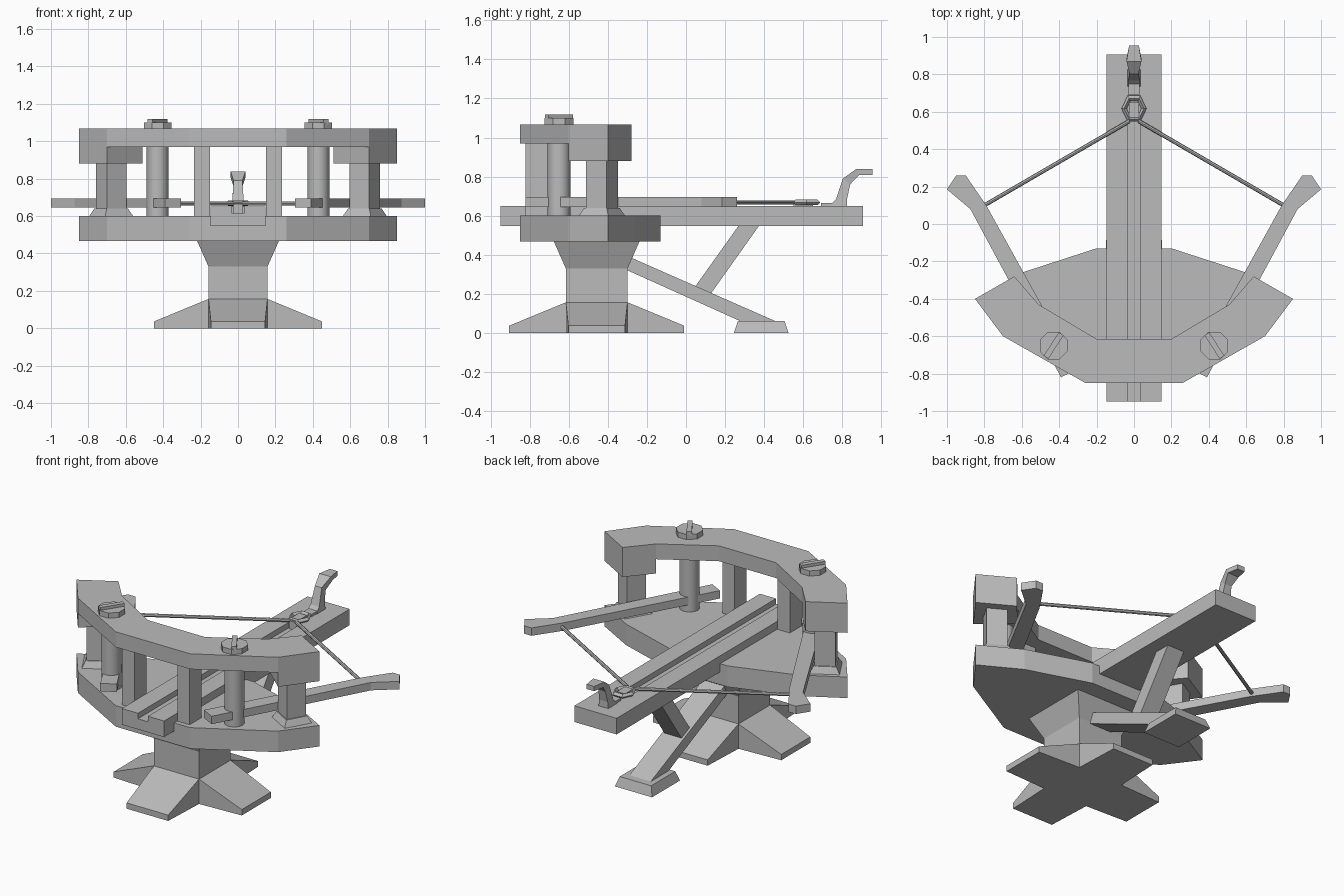
import bpy, bmesh
from math import cos, sin, pi, radians
from mathutils import Vector

cube = bpy.data.objects.get("Cube")
if cube:
    bpy.data.objects.remove(cube, do_unlink=True)

grey = bpy.data.materials.new("plain_grey")
grey.use_nodes = True
COLOUR = (0.5, 0.5, 0.5, 1)
grey.diffuse_color = COLOUR
grey.node_tree.nodes["Principled BSDF"].inputs["Base Color"].default_value = COLOUR


def loft(name, rings, smooth=False):
    """Skin a closed solid through rings of equal point count."""
    bm = bmesh.new()
    rows = [[bm.verts.new(p) for p in ring] for ring in rings]
    for a, b in zip(rows, rows[1:]):
        for i in range(len(a)):
            j = (i + 1) % len(a)
            bm.faces.new((a[i], a[j], b[j], b[i]))
    bm.faces.new(rows[0])
    bm.faces.new(rows[-1])
    bmesh.ops.recalc_face_normals(bm, faces=bm.faces)
    mesh = bpy.data.meshes.new(name)
    bm.to_mesh(mesh)
    bm.free()
    mesh.materials.append(grey)
    obj = bpy.data.objects.new(name, mesh)
    bpy.context.collection.objects.link(obj)
    if smooth:
        bpy.ops.object.select_all(action='DESELECT')
        bpy.context.view_layer.objects.active = obj
        obj.select_set(True)
        bpy.ops.object.shade_smooth_by_angle()
    return obj


def slab(name, outline, z0, z1):
    return loft(name, [[(x, y, z) for x, y in outline] for z in (z0, z1)])


def side_prism(name, profile, half):
    return loft(name, [[(x, y, z) for y, z in profile] for x in (-half, half)])


def rect(cx, cy, z, hx, hy, turn=0.0):
    c, s = cos(turn), sin(turn)
    corners = [(-hx, -hy), (hx, -hy), (hx, hy), (-hx, hy)]
    return [(cx + x * c - y * s, cy + x * s + y * c, z) for x, y in corners]


def block(name, cx, cy, z0, z1, hx, hy, turn=0.0):
    return loft(name, [rect(cx, cy, z, hx, hy, turn) for z in (z0, z1)])


def rod(name, start, end, r, sides, smooth=True, phase=0.0):
    a, b = Vector(start), Vector(end)
    q = (b - a).to_track_quat('Z', 'Y')
    circle = [Vector((r * cos(phase + 2 * pi * i / sides),
                      r * sin(phase + 2 * pi * i / sides), 0)) for i in range(sides)]
    return loft(name, [[p + q @ v for v in circle] for p in (a, b)], smooth)


def mirrored(half):
    return half + [(-x, y) for x, y in reversed(half)]


# Pedestal: flared column with four sloping feet
PY = -0.457
loft("pedestal_column", [rect(0, PY, z, h, h) for z, h in
                         ((0, 0.158), (0.33, 0.158), (0.47, 0.22))])
for i in range(4):
    a = i * pi / 2
    rings = []
    for r, half, top in ((0.15, 0.158, 0.16), (0.448, 0.145, 0.037)):
        pts = ((-half, 0), (half, 0), (half, top), (-half, top))
        rings.append([(r * cos(a) - w * sin(a), PY + r * sin(a) + w * cos(a), z)
                      for w, z in pts])
    loft("pedestal_foot", rings)

# Frame plates
OUTER = [(0.26, -0.85), (0.70, -0.60), (0.85, -0.40)]
slab("lower_plate", mirrored(OUTER + [(0.60, -0.26), (0.20, -0.13)]), 0.467, 0.60)
slab("upper_arch", mirrored(OUTER + [(0.64, -0.28), (0.51, -0.43), (0.20, -0.615)]),
     0.97, 1.067)

# Stock with a groove along its top
for side in (-1, 1):
    block("stock_rail", side * 0.0915, -0.0225, 0.615, 0.65, 0.0565, 0.9275)
block("stock_beam", 0, -0.0225, 0.548, 0.615, 0.148, 0.9275)
block("groove_end", 0, 0.7325, 0.615, 0.65, 0.035, 0.1725)

# Paired frame posts, arms and string
ARM = [(-1.0, 0.185), (-0.95, 0.26), (-0.90, 0.26), (-0.79, 0.10),
       (-0.305, -0.775), (-0.39, -0.82), (-0.875, 0.08)]
for s in (-1, 1):
    slab("arch_end", [(s * x, y) for x, y in
                      ((0.70, -0.60), (0.85, -0.40), (0.64, -0.28), (0.51, -0.43))],
         0.88, 0.97)
    block("inner_post", s * 0.193, -0.76, 0.60, 0.97, 0.043, 0.06)
    turn = -s * radians(30)
    block("outer_post", s * 0.678, -0.43, 0.64, 0.88, 0.06, 0.06, turn)
    loft("post_base", [rect(s * 0.678, -0.43, z, h, h, turn)
                       for z, h in ((0.60, 0.086), (0.64, 0.066))])
    rod("torsion_spindle", (s * 0.43, -0.65, 0.60), (s * 0.43, -0.65, 1.07), 0.058, 16)
    rod("spindle_cap", (s * 0.43, -0.65, 1.065), (s * 0.43, -0.65, 1.1), 0.08, 8,
        False, pi / 8)
    block("cap_bar", s * 0.43, -0.65, 1.09, 1.118, 0.075, 0.015, -s * radians(57))
    slab("bow_arm", [(-s * x, y) for x, y in ARM], 0.645, 0.695)
    rod("bow_string", (s * 0.80, 0.10, 0.668), (s * 0.025, 0.55, 0.668), 0.011, 8)

# String ring and catch
bpy.ops.mesh.primitive_torus_add(major_segments=6, minor_segments=4, major_radius=0.053,
                                 minor_radius=0.014, location=(0, 0.617, 0.668))
ring = bpy.context.object
ring.name = "string_ring"
ring.scale.y = 1.2
ring.data.materials.append(grey)
block("string_catch", 0, 0.60, 0.615, 0.675, 0.028, 0.05)

# Curved release lever
block("lever_plate", 0, 0.73, 0.645, 0.665, 0.03, 0.04)
LEVER = [(0.735, 0.65, 0.825, 0.65, 0.034), (0.768, 0.685, 0.825, 0.69, 0.03),
         (0.803, 0.79, 0.84, 0.76, 0.024), (0.87, 0.838, 0.885, 0.808, 0.04),
         (0.955, 0.838, 0.955, 0.808, 0.026)]
loft("release_lever", [[(-w, y0, z0), (w, y0, z0), (w, y1, z1), (-w, y1, z1)]
                       for y0, z0, y1, z1, w in LEVER])

# Rear support: sloping brace, strut and ground pad
side_prism("rear_brace", [(-0.31, 0.398), (-0.31, 0.325), (0.29, 0.055), (0.47, 0.055)], 0.075)
side_prism("rear_strut", [(0.27, 0.55), (0.375, 0.55), (0.13, 0.205), (0.045, 0.235)], 0.06)
loft("ground_pad", [rect(0, 0.385, z, hx, hy) for z, hx, hy in
                    ((0, 0.13, 0.14), (0.06, 0.11, 0.12))])
